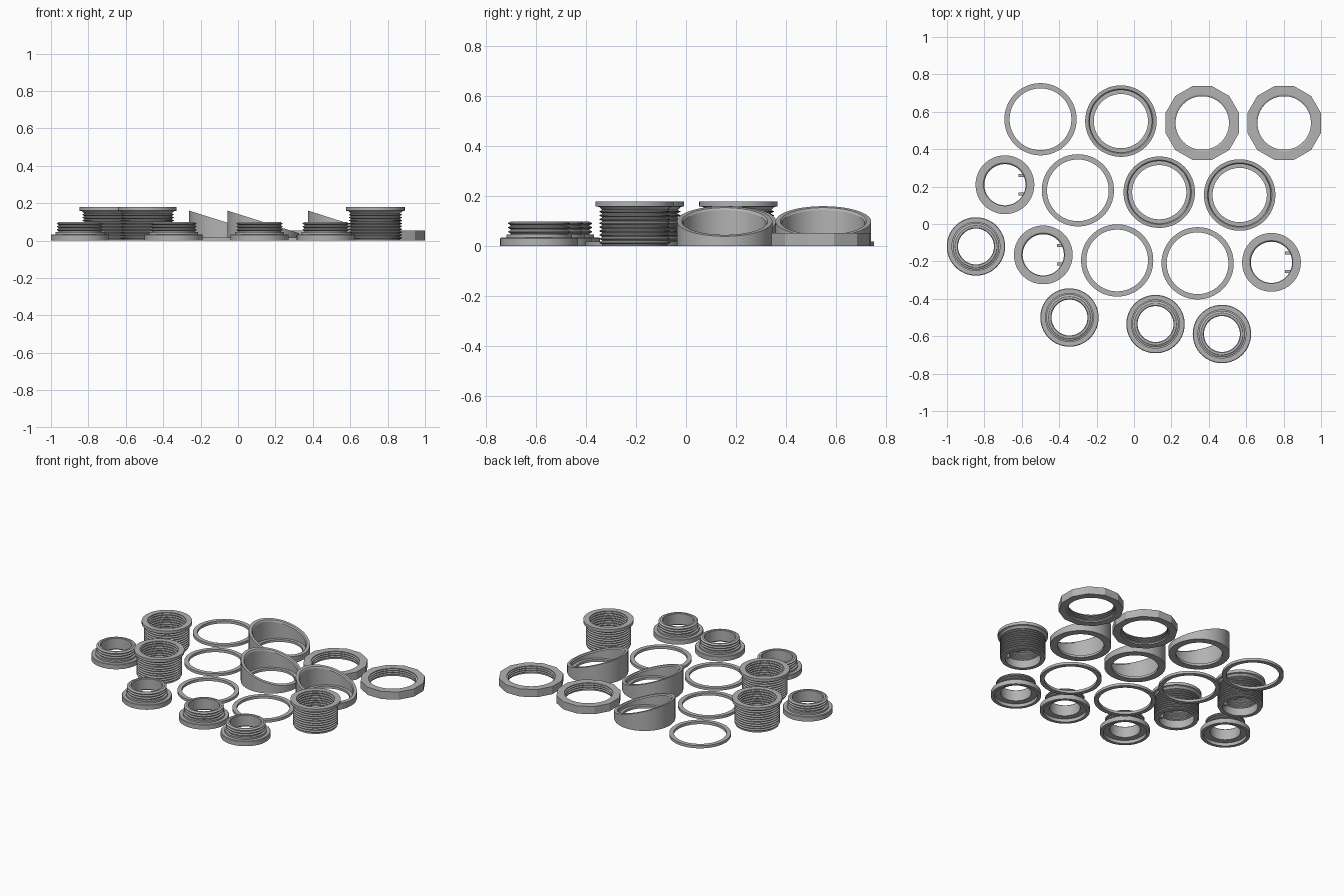
import bpy, bmesh, math

if "Cube" in bpy.data.objects:
    bpy.data.objects.remove(bpy.data.objects["Cube"])

SEGS = 96
grey = bpy.data.materials.new("plain_grey")
grey.diffuse_color = (0.45, 0.45, 0.45, 1)
grey.use_nodes = True
grey.node_tree.nodes["Principled BSDF"].inputs["Base Color"].default_value = grey.diffuse_color


def finish(name, bm, loc):
    bmesh.ops.recalc_face_normals(bm, faces=bm.faces)
    mesh = bpy.data.meshes.new(name)
    bm.to_mesh(mesh)
    bm.free()
    mesh.materials.append(grey)
    ob = bpy.data.objects.new(name, mesh)
    bpy.context.collection.objects.link(ob)
    ob.location = (loc[0], loc[1], 0)
    bpy.ops.object.select_all(action='DESELECT')
    ob.select_set(True)
    bpy.context.view_layer.objects.active = ob
    bpy.ops.object.shade_smooth_by_angle(angle=math.radians(14))
    return ob


def lathe(name, profile, loc, reshape=lambda r, z, a: (r, z)):
    """Turn a closed (radius, height) loop; reshape may bend it by angle."""
    bm = bmesh.new()
    rows = []
    for i in range(SEGS):
        a = 2 * math.pi * i / SEGS
        row = []
        for r, z in profile:
            r2, z2 = reshape(r, z, a)
            row.append(bm.verts.new((r2 * math.cos(a), r2 * math.sin(a), z2)))
        rows.append(row)
    n = len(profile)
    for i in range(SEGS):
        p, q = rows[i], rows[(i + 1) % SEGS]
        for j in range(n):
            k = (j + 1) % n
            bm.faces.new((p[j], q[j], q[k], p[k]))
    return finish(name, bm, loc)


def thread(root, crest, z0, z1, count):
    """Points of a ridged wall from z0 to z1."""
    h = (z1 - z0) / count
    pts = []
    for i in range(count):
        z = z0 + i * h
        pts += [(root, z), (root, z + .2 * h), (crest, z + .5 * h), (crest, z + .7 * h)]
    return pts + [(root, z1)]


# flat washers
for loc in [(-.5, .56), (-.3, .18), (-.09, -.195), (.34, -.21)]:
    lathe("washer", [(.165, 0), (.193, 0), (.193, .018), (.165, .018)], loc)


# slanted spacers, high on the left and low on the right
def slant(r, z, a):
    return r, (z if z < .05 else z - .316 * r * math.cos(a))


spacer = [(.145, 0), (.191, 0), (.191, .1), (.172, .1), (.166, .092), (.166, .016), (.145, .016)]
for loc in [(-.07, .55), (.135, .17), (.565, .155)]:
    lathe("slanted_spacer", spacer, loc, slant)


# twelve-sided nuts with a threaded bore
def facet(r, z, a):
    if r < .18:
        return r, z
    step = math.pi / 6
    return r / math.cos((a + step / 2) % step - step / 2), z


nut = [(.152, 0), (.197, 0), (.197, .053), (.152, .053)] + thread(.152, .143, .006, .047, 3)[::-1]
for loc in [(.365, .54), (.803, .54)]:
    lathe("nut", nut, loc, facet)

# tall threaded sleeves with a top flange and a pair of lugs in the bore
sleeve = [(.110, 0), (.136, 0)] + thread(.131, .142, .005, .145, 9)
sleeve += [(.143, .157), (.157, .160), (.157, .180), (.120, .180)]
sleeve += thread(.120, .113, .06, .174, 7)[::-1] + [(.110, .055)]
for loc in [(-.69, .21), (-.485, -.165), (.735, -.205)]:
    lathe("threaded_sleeve", sleeve, loc)
    bm = bmesh.new()
    for s in (-1, 1):
        lug = bmesh.ops.create_cube(bm, size=1)["verts"]
        bmesh.ops.scale(bm, verts=lug, vec=(.036, .016, .04))
        bmesh.ops.translate(bm, verts=lug, vec=(.09, s * .05, .021))
    finish("sleeve_lugs", bm, loc)

# short threaded caps with a wide base, hollow underneath
cap = [(.135, 0), (.156, 0), (.156, .031), (.153, .034), (.131, .034), (.131, .046), (.114, .046)]
cap += thread(.114, .124, .048, .098, 3)
cap += [(.112, .1), (.1, .1), (.096, .096), (.096, .022), (.135, .022)]
for loc in [(-.845, -.12), (-.345, -.5), (.115, -.535), (.47, -.588)]:
    lathe("threaded_cap", cap, loc)
